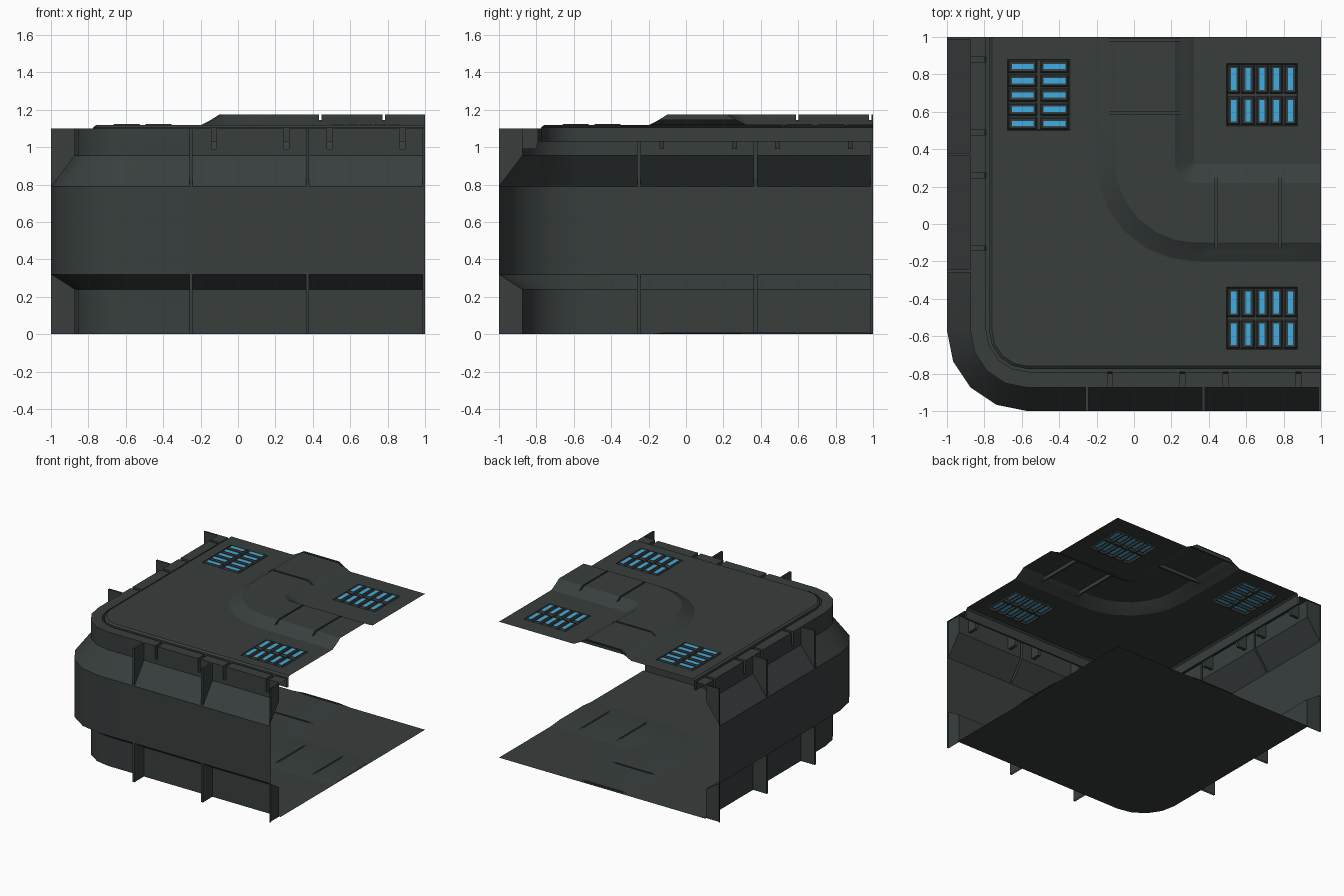
import bpy, bmesh, math

if "Cube" in bpy.data.objects:
    bpy.data.objects.remove(bpy.data.objects["Cube"])


def material(name, rgb):
    m = bpy.data.materials.new(name)
    m.diffuse_color = (*rgb, 1.0)
    m.use_nodes = True
    m.node_tree.nodes["Principled BSDF"].inputs["Base Color"].default_value = m.diffuse_color
    return m


BODY = material("dark grey metal", (0.040, 0.049, 0.048))
BLUE = material("light blue glow", (0.050, 0.420, 0.760))
ROOF_Z = 1.117


def finish(name, bm, smooth=True):
    bmesh.ops.remove_doubles(bm, verts=bm.verts, dist=1e-5)
    me = bpy.data.meshes.new(name)
    bm.to_mesh(me)
    bm.free()
    me.materials.append(BODY)
    me.materials.append(BLUE)
    ob = bpy.data.objects.new(name, me)
    bpy.context.collection.objects.link(ob)
    if smooth:
        bpy.ops.object.select_all(action='DESELECT')
        ob.select_set(True)
        bpy.context.view_layer.objects.active = ob
        bpy.ops.object.shade_smooth_by_angle(angle=math.radians(30))
    return ob


def arm(c, marks):
    """Stations along one straight arm, from the bend at c to the open end at 1."""
    out = [(c, "base")]
    for p, w, kind in sorted(marks):
        out += [(p - w, "base"), (p - w, kind), (min(p + w, 1), kind)]
        if p + w < 1:
            out.append((p + w, "base"))
    if out[-1][0] < 1:
        out.append((1, "base"))
    return out


def stations(c, segs, back_marks=(), right_marks=()):
    """L-shaped path with a rounded bend: (origin, outward direction, profile kind)."""
    st = [((c, s), (-1, 0), k) for s, k in reversed(arm(c, back_marks))]
    for i in range(1, segs):
        a = math.pi + i * math.pi / 2 / segs
        st.append(((c, c), (math.cos(a), math.sin(a)), "base"))
    return st + [((s, c), (0, -1), k) for s, k in arm(c, right_marks)]


def at(station, r):
    (ox, oy), (dx, dy), _ = station
    return ox + r * dx, oy + r * dy


def sweep(name, path, profiles):
    bm = bmesh.new()
    rows = [[bm.verts.new((*at(s, r), z)) for r, z in profiles[s[2]]] for s in path]
    for a, b in zip(rows, rows[1:]):
        for j in range(len(a) - 1):
            quad = (a[j], b[j], b[j + 1], a[j + 1])
            if len({tuple(round(x, 5) for x in v.co) for v in quad}) > 2:
                bm.faces.new(quad)
    return finish(name, bm)


def sheet(name, z, loops):
    """Flat sheet from an outline and optional holes."""
    bm = bmesh.new()
    edges = []
    for loop in loops:
        vs = [bm.verts.new((x, y, z)) for x, y in loop]
        edges += [bm.edges.new((vs[i - 1], vs[i])) for i in range(len(vs))]
    bmesh.ops.triangle_fill(bm, edges=edges, use_beauty=True, normal=(0, 0, 1))
    for f in bm.faces:
        f.normal_update()
        if f.normal.z < 0:
            f.normal_flip()
    return finish(name, bm, False)


# outer wall: bulged belt, top ledge and gutter, with fins and ledge slots
WC, WR = -0.57, 0.43
base = [(0.125, 0), (0.125, 0.24), (0, 0.32), (0, 0.79), (0.125, 0.955), (0.125, 0.99),
        (0.125, 1.10), (0.21, 1.10), (0.21, 1.03), (0.225, 1.03), (0.225, 1.105), (0.24, ROOF_Z)]
fin = [(0, z) if i < 7 else (d, z) for i, (d, z) in enumerate(base)]
slot = list(base)
slot[6], slot[7] = (0.20, 0.99), (0.21, 1.03)
wall_profiles = {k: [(WR - d, z) for d, z in p]
                 for k, p in (("base", base), ("fin", fin), ("slot", slot))}
wall_marks = ([(p, 0.008, "fin") for p in (-0.25, 0.372, 0.995)] +
              [(p, 0.013, "slot") for p in (-0.13, 0.26, 0.49, 0.88)])
sweep("outer_wall", stations(WC, 4, wall_marks, wall_marks), wall_profiles)

# raised L-shaped duct on the roof, and its faint echo on the floor
DC = 0.33
duct_path = stations(DC, 6, [(0.595, 0.007, "seam"), (0.985, 0.007, "seam")],
                     [(0.44, 0.007, "seam"), (0.78, 0.007, "seam")])


def duct(name, z, h):
    rs = (0.53, 0.475, 0.43, 0.11, 0.065, 0.01)
    full = [0, h / 2, h, h, h / 2, 0]
    sweep(name, duct_path, {
        "base": [(r, z + t) for r, t in zip(rs, full)],
        "seam": [(r, z + min(t, h / 2)) for r, t in zip(rs, full)]})


duct("roof_duct", ROOF_Z, 0.057)
duct("floor_duct", 0.0, 0.01)

# grates: (centre x, centre y, turned)
GRATES = [(-0.51, 0.69, True), (0.685, 0.69, False), (0.685, -0.505, False)]
GU, GV = 0.208, 0.185


def grate_outline(cx, cy, turned):
    u, v = (GV, GU) if turned else (GU, GV)
    return [(cx - u, cy - v), (cx + u, cy - v), (cx + u, cy + v), (cx - u, cy + v)]


def ticks(half, centres, glow, cell):
    """Grid lines with a level: 0 roof, 1 sunk bar, 2 raised cell, 3 glowing strip."""
    out = [(-half, 0), (-half + 0.018, 0)]
    for c in centres:
        out += [(c - cell - 0.008, 1), (c - cell, 2), (c - glow, 3),
                (c + glow, 3), (c + cell, 2), (c + cell + 0.008, 1)]
    return out + [(half - 0.018, 0), (half, 0)]


LEVEL = (ROOF_Z, 1.107, 1.124, 1.122)
for n, (cx, cy, turned) in enumerate(GRATES):
    us = ticks(GU, [-0.152, -0.076, 0, 0.076, 0.152], 0.014, 0.026)
    vs = ticks(GV, [-0.085, 0.085], 0.058, 0.068)
    bm = bmesh.new()
    grid = []
    for u, fu in us:
        row = []
        for v, fv in vs:
            x, y = (-v, u) if turned else (u, v)
            row.append(bm.verts.new((cx + x, cy + y, LEVEL[min(fu, fv)])))
        grid.append(row)
    for i in range(len(us) - 1):
        for j in range(len(vs) - 1):
            f = bm.faces.new((grid[i][j], grid[i + 1][j], grid[i + 1][j + 1], grid[i][j + 1]))
            if us[i][1] == us[i + 1][1] == vs[j][1] == vs[j + 1][1] == 3:
                f.material_index = 1
    finish(f"roof_grate_{n + 1}", bm, False)

# roof sheets either side of the duct, with openings for the grates
rim = [at(s, WR - 0.24) for s in stations(WC, 4)]
duct_edge = [at(s, 0.53) for s in stations(DC, 6)]
sheet("roof_outer", ROOF_Z, [rim + duct_edge[::-1],
                             grate_outline(*GRATES[0]), grate_outline(*GRATES[2])])
sheet("roof_inner", ROOF_Z, [[(0.32, 1), (0.32, 0.32), (1, 0.32), (1, 1)],
                             grate_outline(*GRATES[1])])

# floor
sheet("floor", 0.0, [[at(s, WR - 0.125) for s in stations(WC, 4)] + [(1, 1)]])
